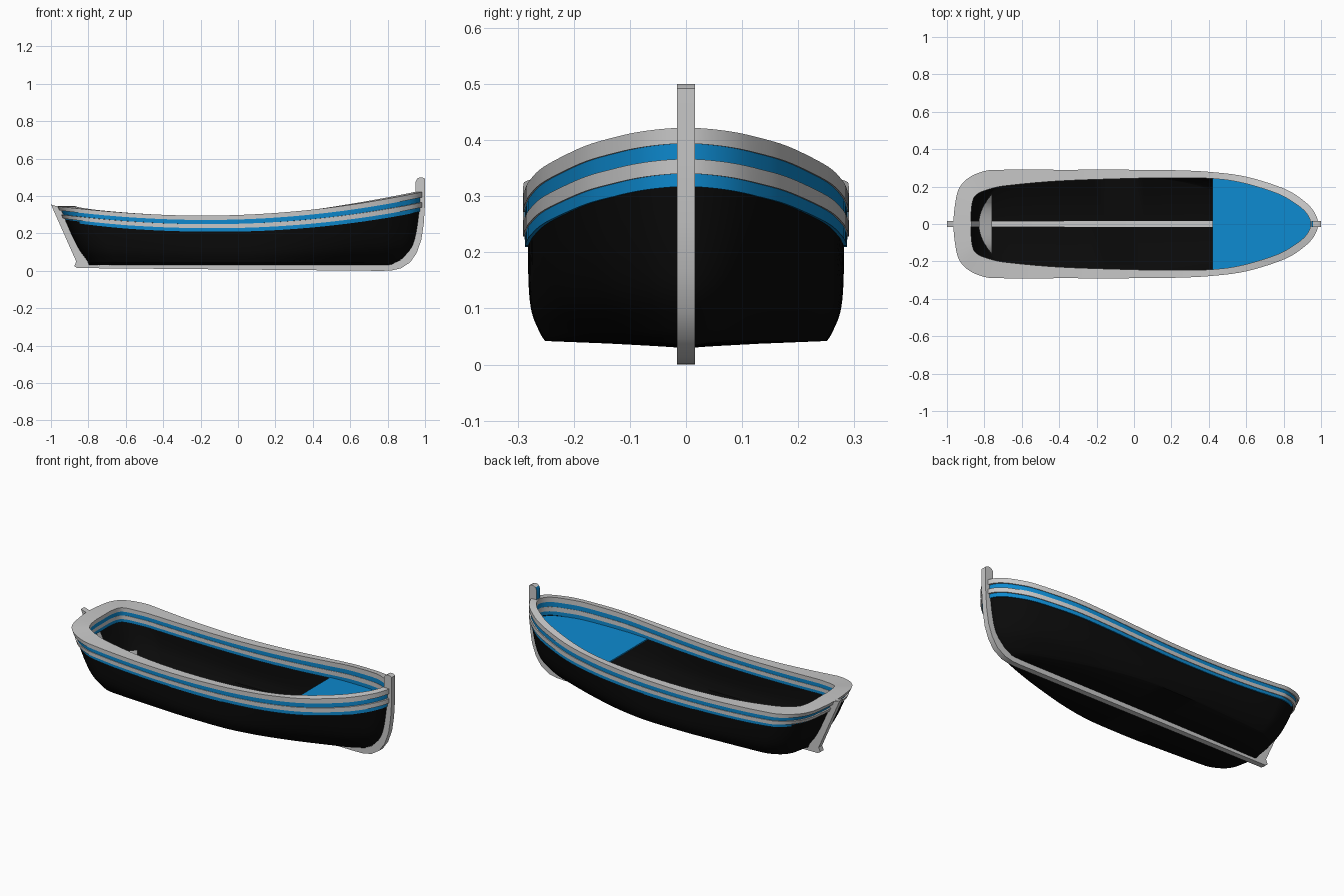
import bpy, bmesh, math

if "Cube" in bpy.data.objects:
    bpy.data.objects.remove(bpy.data.objects["Cube"])


def material(name, rgb):
    m = bpy.data.materials.new(name)
    m.diffuse_color = (*rgb, 1)
    m.use_nodes = True
    m.node_tree.nodes["Principled BSDF"].inputs["Base Color"].default_value = m.diffuse_color
    return m


BLACK = material("hull black", (0.003, 0.003, 0.003))
GREY = material("trim grey", (0.58, 0.58, 0.58))
BLUE = material("stripe blue", (0.004, 0.25, 0.62))


def make(name, verts, faces, mats, angle=30):
    mesh = bpy.data.meshes.new(name)
    mesh.from_pydata(verts, [], faces)
    bm = bmesh.new()
    bm.from_mesh(mesh)
    bmesh.ops.remove_doubles(bm, verts=bm.verts, dist=0.0003)
    bmesh.ops.recalc_face_normals(bm, faces=bm.faces)
    bm.to_mesh(mesh)
    bm.free()
    for m in mats:
        mesh.materials.append(m)
    mesh.shade_smooth()
    mesh.set_sharp_from_angle(angle=math.radians(angle))
    ob = bpy.data.objects.new(name, mesh)
    bpy.context.collection.objects.link(ob)
    return ob


def spline(pts, n, first=None, last=None):
    """Smooth curve through the points, n steps per span."""
    p = [first or pts[0]] + list(pts) + [last or pts[-1]]
    out = []
    for i in range(1, len(p) - 2):
        for k in range(n):
            t = k / n
            out.append(tuple(
                0.5 * (2 * b + (c - a) * t + (2 * a - 5 * b + 4 * c - d) * t * t
                       + (3 * b - a - 3 * c + d) * t ** 3)
                for a, b, c, d in zip(*p[i - 1:i + 3])))
    return out + [tuple(pts[-1])]


def outline(pts):
    """Half plan outline from stern to bow, mirrored into a closed loop."""
    flip = lambda q: (q[0], -q[1])
    half = spline(pts, 5, flip(pts[1]), flip(pts[-2]))
    return half + [flip(q) for q in half[-2:0:-1]], half


def clamp(v):
    return max(0.0, min(1.0, v))


def sheer(x):
    if x < -0.2:
        return 0.295 + 0.05 * ((-0.2 - x) / 0.76) ** 1.8
    return 0.295 + 0.126 * ((x + 0.2) / 1.18) ** 2


def band_depth(x):
    return 0.085 + 0.02 * clamp((x + 0.2) / 1.1)


# Plan outlines of the gunwale, stern to bow
outer, _ = outline([(-.965, 0), (-.96, .08), (-.94, .18), (-.89, .243), (-.8, .283),
                    (-.7, .29), (-.4, .29), (0, .29), (.2, .288), (.4, .279),
                    (.6, .253), (.8, .19), (.9, .13), (.96, .07), (.985, 0)])
inner, inner_half = outline([(-.87, 0), (-.87, .07), (-.86, .13), (-.835, .162),
                             (-.77, .187), (-.68, .205), (-.4, .23), (0, .244),
                             (.2, .247), (.4, .244), (.57, .222), (.76, .165),
                             (.86, .11), (.92, .06), (.945, 0)])
N = len(outer)


# Gunwale and the painted strakes below it: closed rings of box section
def ring(name, top, bottom, inset, mat):
    verts = []
    for (xo, yo), (xi, yi) in zip(outer, inner):
        z, d = sheer(xo), band_depth(xo)
        rake = 0.45 * clamp((-0.6 - xo) / 0.3)
        so = 1 - inset / 0.29
        for f, (x, y) in ((top, (xo * so, yo * so)), (bottom, (xo * so, yo * so)),
                          (bottom, (xi, yi * (1 + inset / 0.25))),
                          (top, (xi, yi * (1 + inset / 0.25)))):
            r = rake if x * so <= xo * so * so + 1e-6 else 0
            verts.append((x + r * f * d, y, z - f * d))
    faces = []
    for i in range(N):
        j = (i + 1) % N
        for k in range(4):
            m = (k + 1) % 4
            faces.append((4 * i + k, 4 * j + k, 4 * j + m, 4 * i + m))
    make(name, verts, faces, [mat])


ring("gunwale", 0, 0.27, 0, GREY)
ring("upper_blue_stripe", 0.27, 0.53, 0.003, BLUE)
ring("grey_stripe", 0.53, 0.78, 0.0, GREY)
ring("lower_blue_stripe", 0.78, 1.0, 0.003, BLUE)

# Hull shell: the outline shrunk level by level down to the flat bottom
# level = height fraction, stern x, bow x, breadth factor, fineness of the bow
levels = spline([(1.06, -.925, .972, .97, 0), (.6, -.88, .955, .967, .12),
                 (.3, -.845, .93, .947, .25), (.08, -.81, .875, .895, .42),
                 (0, -.80, .84, .865, .5)], 4)
levels.append((-0.06, -.80, .84, 0, 0))
verts, faces = [], []
x0, x1 = -.965, .985
for f, a, b, k, fine in levels:
    for x, y in outer:
        # ends move in with depth, the middle stays where it is
        xx = x + (a - x0) * clamp(-x / .965) ** 2 + (b - x1) * clamp(x / .985) ** 2
        t = clamp((x - 0.0) / 0.95)
        yy = y * k * (1 - fine * t * t * (3 - 2 * t))
        yy *= 1 - 0.3 * fine * clamp((-x - 0.2) / 0.75)
        zb = sheer(x) - band_depth(x)
        verts.append((xx, yy, 0.042 + f * (zb - 0.042)))
for r in range(len(levels) - 1):
    for i in range(N):
        j = (i + 1) % N
        faces.append((r * N + i, r * N + j, (r + 1) * N + j, (r + 1) * N + i))
make("hull", verts, faces, [BLACK], 50)

# Keel, stem and sternpost cut from one side profile
profile = [(.985, .5), (1, .492), (1, .36), (.993, .25), (.98, .165), (.955, .095),
           (.92, .045), (.87, .013), (.82, .002), (.77, 0),
           (-.86, .015), (-.875, .025), (-.865, .05), (-1, .355), (-.945, .338),
           (-.80, .042), (.82, .036), (.87, .058), (.915, .105), (.945, .17),
           (.96, .25), (.965, .41), (.95, .42), (.95, .478), (.957, .492), (.97, .5)]
n = len(profile)
w = 0.016
verts = [(x, s * w, z) for s in (-1, 1) for x, z in profile]
faces = [tuple(range(n)), tuple(range(2 * n - 1, n - 1, -1))]
faces += [(i, (i + 1) % n, n + (i + 1) % n, n + i) for i in range(n)]
keel = make("keel_stem_and_sternpost", verts, faces, [GREY, BLUE])
for p in keel.data.polygons:          # painted inner face of the stem head
    if p.center.z > 0.4 and p.normal.x < -0.8:
        p.material_index = 1


# Foredeck following the sheer at the foot of the bulwark
def inner_breadth(x):
    for (xa, ya), (xb, yb) in zip(inner_half, inner_half[1:]):
        if xa <= x <= xb and xb > xa:
            return ya + (yb - ya) * (x - xa) / (xb - xa)
    return 0.0


STEPS = 30
verts, faces = [], []
for i in range(STEPS + 1):
    x = 0.42 + 0.53 * i / STEPS
    y = inner_breadth(x) + 0.008
    z = sheer(x) - band_depth(x) + 0.004
    verts += [(x, -y, z), (x, y, z), (x, y, z - 0.008), (x, -y, z - 0.008)]
for i in range(STEPS):
    for k in range(4):
        m = (k + 1) % 4
        faces.append((4 * i + k, 4 * i + 4 + k, 4 * i + 4 + m, 4 * i + m))
faces += [(0, 1, 2, 3), tuple(4 * STEPS + k for k in (3, 2, 1, 0))]
make("foredeck", verts, faces, [BLUE])

# Small grey stern plate on the bottom, ahead of the sternpost
M = 12
verts, faces = [], []
for i in range(M + 1):
    y = -0.16 + 0.32 * i / M
    back = -0.76 - 0.07 * (1 - (y / 0.16) ** 2)
    verts += [(back, y, 0.115), (-0.758, y, 0.075)]
for i in range(M):
    faces.append((2 * i, 2 * i + 1, 2 * i + 3, 2 * i + 2))
make("stern_plate", verts, faces, [GREY])
